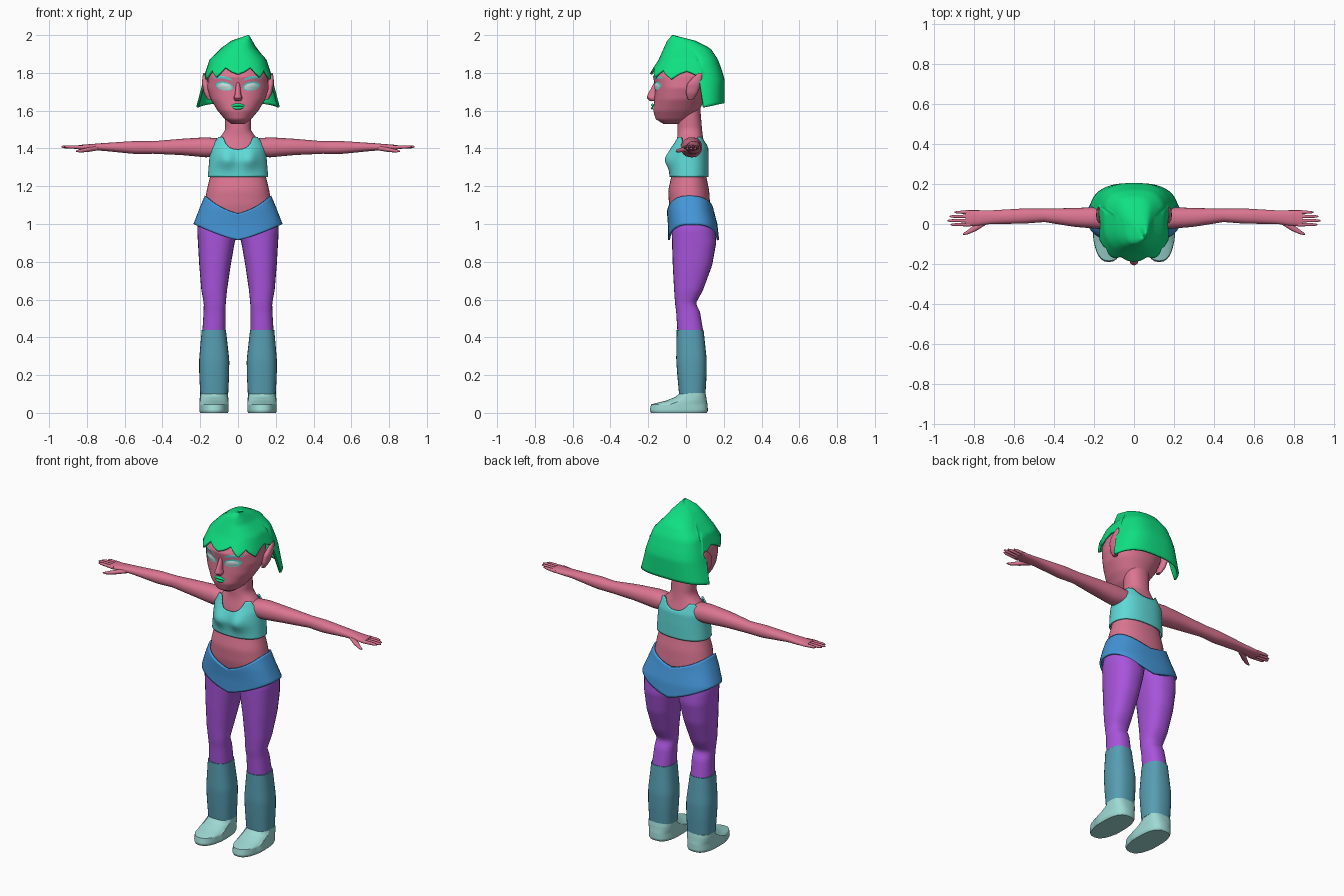
import bpy, bmesh, math

cube = bpy.data.objects.get("Cube")
if cube:
    bpy.data.objects.remove(cube, do_unlink=True)


def material(name, rgb):
    lin = [c / 12.92 if c < 0.04 else ((c + 0.055) / 1.055) ** 2.4 for c in rgb] + [1]
    m = bpy.data.materials.new(name)
    m.use_nodes = True
    m.diffuse_color = lin
    m.node_tree.nodes["Principled BSDF"].inputs["Base Color"].default_value = lin
    return m


SKIN = material("pink skin", (.86, .46, .57))
HAIR = material("bright green", (.06, .88, .51))
CYAN = material("cyan cloth", (.37, .85, .84))
BLUE = material("blue belt", (.27, .59, .85))
PURPLE = material("purple cloth", (.66, .33, .86))
TEAL = material("teal boot", (.34, .62, .70))
PALE = material("pale shoe", (.62, .85, .83))
EYE = material("pale eye", (.80, .91, .90))


def finish(name, bm, mat, mirror=False, thick=0):
    bmesh.ops.recalc_face_normals(bm, faces=bm.faces)
    me = bpy.data.meshes.new(name)
    bm.to_mesh(me)
    bm.free()
    me.materials.append(mat)
    me.shade_smooth()
    me.set_sharp_from_angle(angle=math.radians(50))
    ob = bpy.data.objects.new(name, me)
    bpy.context.collection.objects.link(ob)
    if thick:
        mod = ob.modifiers.new("thickness", 'SOLIDIFY')
        mod.thickness = thick
        mod.offset = -1
    if mirror:
        ob.modifiers.new("mirror", 'MIRROR')
    return ob


def sample(profile, t):
    """Interpolate rows of (t, centre, half width, front y, back y)."""
    rows = sorted(profile)
    t = min(max(t, rows[0][0]), rows[-1][0])
    for a, b in zip(rows, rows[1:]):
        if t <= b[0]:
            f = (t - a[0]) / (b[0] - a[0])
            return [p + (q - p) * f for p, q in zip(a[1:], b[1:])]


def power(v, e):
    return math.copysign(abs(v) ** e, v)


def shell(name, profile, mat, low=None, high=None, cols=32, rows=24, e=.9, taper=0,
          caps=True, along_x=False, shape=None, mirror=False, thick=0):
    """Skin rounded sections; low and high give the edge heights by column."""
    ts = [p[0] for p in profile]
    low = low or (lambda k, c, s: min(ts))
    high = high or (lambda k, c, s: max(ts))
    bm = bmesh.new()
    rings = []
    for r in range(rows + 1):
        ring = []
        for k in range(cols):
            a = 2 * math.pi * k / cols
            c, s = math.cos(a), math.sin(a)
            lo, hi = low(k, c, s), high(k, c, s)
            t = lo + (hi - lo) * r / rows
            mid, half, front, back = sample(profile, t)
            x = mid + half * power(c, e) * (1 - taper + taper * s)
            y = (front + back) / 2 + (back - front) / 2 * power(s, e)
            if shape:
                y = shape(x, y, t, s)
            ring.append(bm.verts.new((t, y, x) if along_x else (x, y, t)))
        rings.append(ring)
    for a, b in zip(rings, rings[1:]):
        for k in range(cols):
            n = (k + 1) % cols
            bm.faces.new((a[k], a[n], b[n], b[k]))
    if caps:
        bm.faces.new(rings[0])
        bm.faces.new(rings[-1])
    return finish(name, bm, mat, mirror, thick)


# Head, nose and ears
head = [(1.53, 0, .035, -.12, -.02), (1.555, 0, .07, -.16, .03), (1.6, 0, .108, -.174, .07),
        (1.66, 0, .145, -.168, .1), (1.72, 0, .163, -.163, .12), (1.78, 0, .158, -.174, .14),
        (1.84, 0, .135, -.145, .13), (1.9, 0, .085, -.09, .1), (1.93, 0, .03, -.05, .04)]
shell("head", head, SKIN, cols=48, rows=48)
shell("nose", [(1.65, 0, .014, -.19, -.14), (1.665, 0, .024, -.208, -.14),
               (1.685, 0, .017, -.203, -.14), (1.75, 0, .009, -.168, -.14)], SKIN, cols=16, rows=12)
shell("ear", [(1.66, .152, .01, .01, .04), (1.69, .164, .016, .0, .06), (1.74, .172, .018, .005, .08),
              (1.775, .177, .012, .035, .085), (1.8, .18, .003, .07, .085)],
      SKIN, cols=16, rows=12, mirror=True)


# Painted face details, laid over the head
def patch(name, mat, cx, cz, w, h, tilt=0, bend=0, lift=.004, dome=0, mirror=True):
    bm = bmesh.new()
    centre, rings, cols = None, [], 28

    def point(u, v):
        x = cx + u * w
        z = cz + v * h + tilt * u * w - bend * u * u
        mid, half, front, back = sample(head, z)
        c = min(abs(x) / half, 1) ** (1 / .9)
        y = (front + back) / 2 - (back - front) / 2 * math.sqrt(1 - c * c) ** .9
        return bm.verts.new((x, y - lift - dome * (1 - u * u - v * v), z))

    centre = point(0, 0)
    for r in range(1, 6):
        angles = [2 * math.pi * k / cols for k in range(cols)]
        rings.append([point(r / 5 * math.cos(a), r / 5 * math.sin(a)) for a in angles])
    for k in range(cols):
        n = (k + 1) % cols
        bm.faces.new((centre, rings[0][k], rings[0][n]))
        for a, b in zip(rings, rings[1:]):
            bm.faces.new((a[k], b[k], b[n], a[n]))
    for f in bm.faces:
        f.normal_update()
        if f.normal.y > 0:
            f.normal_flip()
    finish(name, bm, mat, mirror)


patch("eyelid", CYAN, .072, 1.73, .046, .023, tilt=.12, lift=.003)
patch("eye", EYE, .071, 1.728, .037, .017, tilt=.12, lift=.005, dome=.004)
patch("eyebrow", CYAN, .078, 1.776, .05, .007, tilt=.12, bend=.01)
patch("upper_lip", HAIR, 0, 1.63, .037, .009, bend=.006, lift=.004, dome=.01, mirror=False)
patch("lower_lip", HAIR, 0, 1.614, .03, .009, bend=-.004, lift=.004, dome=.009, mirror=False)


# Hair with a jagged fringe and a longer back
def hair_edge(k, c, s):
    if s > .25:
        return 1.61 + .03 * s
    return 1.795 - .03 * abs(c) + .045 * abs(k % 6 - 3) / 3


shell("hair", [(2.0, .055, .003, -.073, -.067), (1.97, .02, .06, -.1, .05),
               (1.93, .004, .1, -.118, .13), (1.87, 0, .16, -.145, .17),
               (1.8, 0, .185, -.19, .195), (1.76, 0, .197, -.192, .205),
               (1.61, 0, .242, -.19, .205)],
      HAIR, low=hair_edge, cols=60, rows=24, e=.72, taper=.06, caps=False, thick=.012)

# Neck and torso
shell("torso", [(1.62, 0, .072, -.04, .075), (1.5, 0, .068, -.046, .085), (1.47, 0, .085, -.045, .088),
                (1.45, 0, .108, -.048, .092), (1.4, 0, .135, -.06, .105), (1.25, 0, .148, -.078, .108),
                (1.18, 0, .165, -.094, .122), (1.1, 0, .178, -.09, .128), (1.0, 0, .19, -.07, .13)],
      SKIN, cols=40, rows=36)


# Cropped top with straps
def top_edge(k, c, s):
    w = abs(c)
    if w > .85:
        return 1.46 - .4 * (w - .85)
    return (1.395 if s < 0 else 1.415) + (.065 if s < 0 else .045) * min(1, w / .6) ** 2


def bust(x, y, z, s):
    if s >= 0:
        return y
    d = ((abs(x) - .065) / .05) ** 2 + ((z - 1.345) / .05) ** 2
    return y + s * .034 * math.exp(-d)


shell("crop_top", [(1.465, 0, .118, -.056, .096), (1.4, 0, .148, -.076, .118),
                   (1.33, 0, .153, -.087, .12), (1.25, 0, .16, -.088, .12)],
      CYAN, high=top_edge, cols=56, rows=20, e=.85, caps=False, shape=bust, thick=.008)

# Belt dipping to the front and back
shell("belt", [(1.15, 0, .176, -.1, .132), (1.08, 0, .205, -.102, .145),
               (1.0, 0, .236, -.096, .166), (.91, 0, .236, -.096, .176)], BLUE,
      low=lambda k, c, s: .915 + .085 * abs(c),
      high=lambda k, c, s: (1.055 if s < 0 else 1.085) + (.095 if s < 0 else .065) * abs(c),
      cols=48, rows=14, e=.8, caps=False, thick=.012)

# Legs, boots and shoes
shell("trouser_leg", [(1.03, .105, .103, -.06, .14), (.97, .108, .108, -.075, .155),
                      (.9, .115, .097, -.074, .16), (.78, .122, .083, -.07, .138),
                      (.65, .126, .068, -.063, .09), (.58, .123, .058, -.058, .052),
                      (.535, .124, .058, -.052, .074), (.44, .127, .061, -.046, .09)],
      PURPLE, cols=28, rows=36, e=.85, mirror=True)
shell("boot_shaft", [(.44, .128, .064, -.049, .093), (.28, .126, .08, -.052, .11),
                     (.2, .126, .079, -.046, .109), (.1, .126, .074, -.037, .103)],
      TEAL, cols=28, rows=16, e=.8, mirror=True)


def toe(x, y, z, s):
    # round the toe by pulling its outer corners back
    return y + (.35 * (x - .126) ** 2 / .077 if s < -.3 else 0)


shell("shoe", [(.105, .127, .073, -.034, .103), (.085, .127, .075, -.055, .107),
               (.065, .127, .077, -.105, .11), (.045, .127, .078, -.185, .114),
               (.012, .127, .078, -.192, .116), (0, .127, .073, -.186, .11)],
      PALE, cols=32, rows=21, e=.72, shape=toe, mirror=True)

# Arms, fingers and thumbs
shell("arm", [(.1, 1.405, .048, -.03, .085), (.17, 1.406, .053, -.025, .085), (.3, 1.408, .043, -.014, .08),
              (.45, 1.405, .033, .01, .077), (.55, 1.405, .034, .002, .078), (.72, 1.408, .02, .0, .068),
              (.78, 1.406, .017, -.008, .069), (.845, 1.406, .012, -.011, .069)],
      SKIN, cols=24, rows=32, along_x=True, mirror=True)
for name, y, tip in (("little", .059, .9), ("ring", .038, .925), ("middle", .017, .935), ("index", -.003, .92)):
    shell(name + "_finger", [(.82, 1.406, .01, y - .01, y + .01), (tip - .015, 1.409, .008, y - .007, y + .007),
                             (tip, 1.409, .003, y - .003, y + .003)],
          SKIN, cols=10, rows=8, along_x=True, mirror=True)
shell("thumb", [(.74, 1.402, .012, -.002, .03), (.79, 1.394, .012, -.034, .004),
                (.835, 1.387, .009, -.053, -.032), (.858, 1.385, .003, -.055, -.048)],
      SKIN, cols=12, rows=12, along_x=True, mirror=True)
